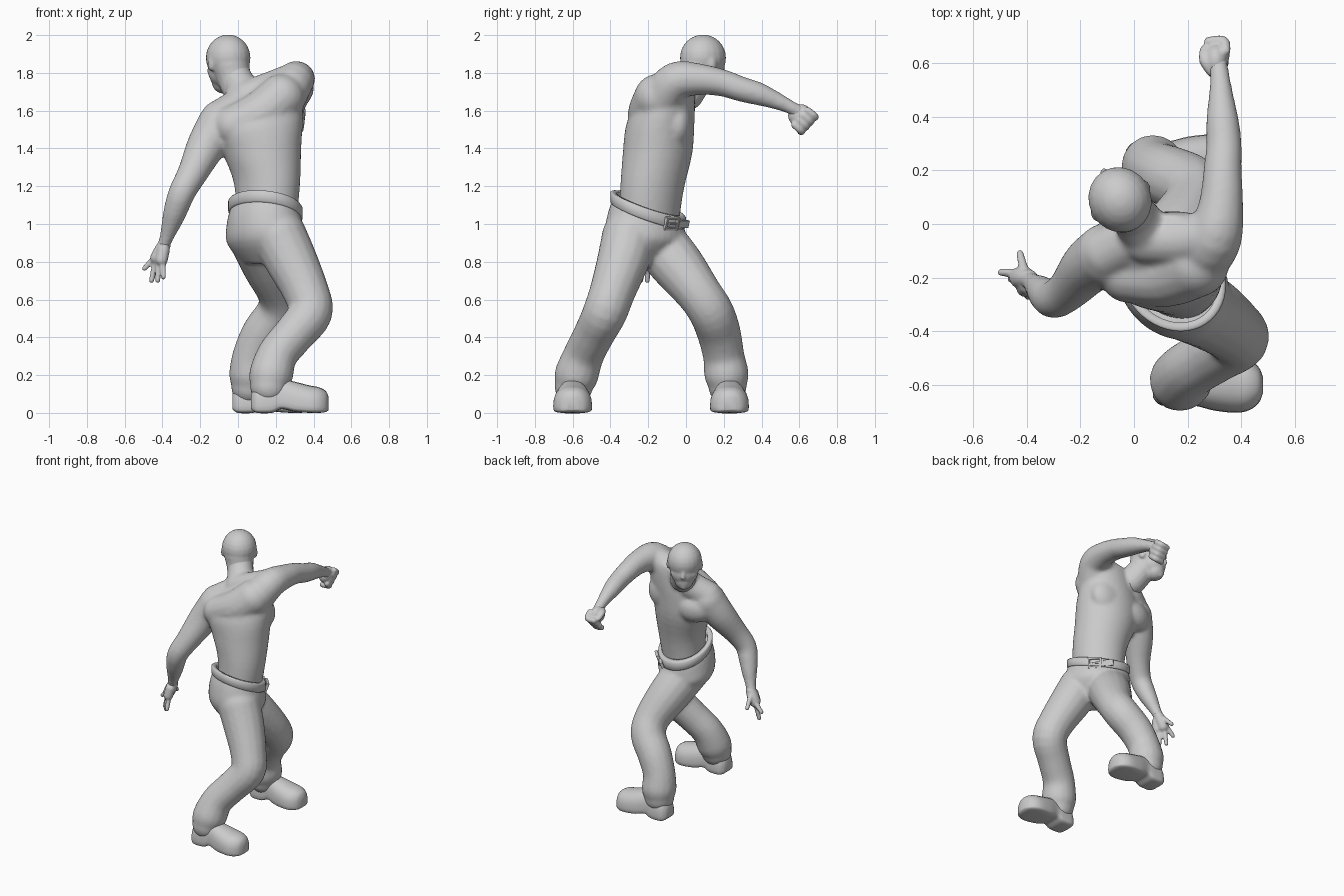
import bpy, bmesh, math
from mathutils import Vector, Matrix

if "Cube" in bpy.data.objects:
    bpy.data.objects.remove(bpy.data.objects["Cube"], do_unlink=True)

clay = bpy.data.materials.new("clay grey")
clay.use_nodes = True
COLOUR = (0.6, 0.6, 0.6, 1)
clay.diffuse_color = COLOUR
clay.node_tree.nodes["Principled BSDF"].inputs["Base Color"].default_value = COLOUR


def spline(rows, steps=4):
    """Pass a smooth curve through rows of numbers."""
    rows = [Vector(r) for r in rows]
    padded = [rows[0]] + rows + [rows[-1]]
    result = []
    for a, b, c, d in zip(padded, padded[1:], padded[2:], padded[3:]):
        for i in range(steps):
            t = i / steps
            result.append(b + (c - a) * t / 2 + (a * 2 - b * 5 + c * 4 - d) * t * t / 2
                          + (b * 3 - a - c * 3 + d) * t ** 3 / 2)
    return result + [rows[-1]]


def skin_rings(bm, rings, closed=False):
    """Join rings of points with quads and cap the ends."""
    loops = [[bm.verts.new(p) for p in ring] for ring in rings]
    pairs = list(zip(loops, loops[1:]))
    if closed:
        pairs.append((loops[-1], loops[0]))
    for low, high in pairs:
        for i in range(len(low)):
            j = (i + 1) % len(low)
            bm.faces.new((low[i], low[j], high[j], high[i]))
    if not closed:
        bm.faces.new(loops[0][::-1])
        bm.faces.new(loops[-1])


def ball(bm, centre, size, heading=0):
    turn = Matrix.Rotation(math.radians(heading), 4, "Z")
    matrix = Matrix.Translation(centre) @ turn @ Matrix.Diagonal((*size, 1))
    bmesh.ops.create_uvsphere(bm, u_segments=20, v_segments=12, radius=1, matrix=matrix)


def limb(bm, rows):
    """Round tube through rows of x, y, z, radius with round ends."""
    path = spline(rows)
    points = [p.to_3d() for p in path]
    rings, side = [], None
    for i, (p, row) in enumerate(zip(points, path)):
        along = (points[min(i + 1, len(points) - 1)] - points[max(i - 1, 0)]).normalized()
        side = along.orthogonal() if side is None else side - along * side.dot(along)
        side.normalize()
        other = along.cross(side)
        rings.append([p + (side * math.cos(a) + other * math.sin(a)) * row[3]
                      for a in (k * math.tau / 16 for k in range(16))])
    skin_rings(bm, rings)
    for row in (path[0], path[-1]):
        ball(bm, row.to_3d(), (row[3],) * 3)


def oval(x, y, z, wide, deep, facing, slope_x, slope_y, count=32):
    """Tilted oval body section; facing is in degrees from +x."""
    turn = Matrix.Rotation(math.radians(facing), 3, "Z")
    ring = []
    for k in range(count):
        a = k * math.tau / count
        p = turn @ Vector((deep * math.cos(a), wide * math.sin(a), 0))
        ring.append(Vector((x + p.x, y + p.y, z + p.x * slope_x + p.y * slope_y)))
    return ring


def body(bm, rows):
    skin_rings(bm, [oval(*row) for row in spline(rows)])


def finish(name, bm, voxel=0, passes=5):
    bmesh.ops.recalc_face_normals(bm, faces=bm.faces)
    mesh = bpy.data.meshes.new(name)
    bm.to_mesh(mesh)
    bm.free()
    mesh.materials.append(clay)
    mesh.shade_smooth()
    obj = bpy.data.objects.new(name, mesh)
    bpy.context.collection.objects.link(obj)
    if voxel:
        remesh = obj.modifiers.new("blend", "REMESH")
        remesh.mode = "VOXEL"
        remesh.voxel_size = voxel
        remesh.use_smooth_shade = True
        smooth = obj.modifiers.new("soften", "SMOOTH")
        smooth.factor = 0.5
        smooth.iterations = passes
    return obj


# Torso, twisting from the hips to the shoulders
bm = bmesh.new()
body(bm, [(.15, -.2, 1.0, .17, .14, 42, -.15, -.38),
          (.153, -.18, 1.2, .182, .158, 55, -.1, -.2),
          (.13, -.15, 1.38, .207, .183, 75, .1, 0),
          (.11, -.135, 1.54, .235, .18, 98, .25, .05),
          (.11, -.1, 1.66, .22, .14, 104, .35, .15),
          (.1, -.05, 1.74, .12, .08, 104, .3, .2)])
# Chest, upper back and the mass behind the raised shoulder
ball(bm, (-.04, -.04, 1.47), (.13, .078, .1), 12)
ball(bm, (.2, -.045, 1.53), (.13, .08, .13))
limb(bm, [(-.02, -.185, 1.52, .11), (.12, -.185, 1.58, .125), (.23, -.15, 1.67, .125)])
# Neck and the slopes to the shoulders
limb(bm, [(.06, -.05, 1.66, .1), (.0, .03, 1.75, .088), (-.03, .07, 1.83, .083)])
limb(bm, [(.05, -.06, 1.67, .092), (.18, -.06, 1.715, .095), (.29, -.04, 1.758, .095)])
limb(bm, [(.0, -.06, 1.62, .095), (-.1, -.11, 1.555, .1)])
# Raised arm
limb(bm, [(.24, -.13, 1.66, .115), (.3, -.05, 1.757, .104), (.325, .08, 1.765, .083),
          (.33, .2, 1.745, .072), (.335, .29, 1.715, .067), (.33, .38, 1.69, .062),
          (.325, .46, 1.66, .05), (.32, .55, 1.62, .037), (.31, .6, 1.59, .04)])
# Hanging arm
limb(bm, [(-.1, -.115, 1.52, .12), (-.17, -.16, 1.41, .104), (-.24, -.24, 1.27, .081),
          (-.295, -.28, 1.17, .072), (-.328, -.265, 1.08, .065), (-.354, -.24, 1.0, .052),
          (-.378, -.22, .93, .038), (-.4, -.2, .87, .034)])
finish("torso_and_arms", bm, .011, 12)

# Head with face
bm = bmesh.new()
face = Vector((-.5, .86, 0))
across = Vector((.86, .5, 0))
middle = Vector((-.052, .09, 1.88))


def on_face(side, forward, up):
    return middle + across * side + face * forward + Vector((0, 0, up))


ball(bm, middle, (.125, .117, .123), 120)
limb(bm, [(*on_face(0, -.025, -.04), .102), (*on_face(.01, -.055, -.12), .09),
          (*on_face(.02, -.11, -.19), .09)])
limb(bm, [(*on_face(0, .025, -.07), .095), (*on_face(0, .045, -.125), .066)])
limb(bm, [(*on_face(0, .11, -.03), .012), (*on_face(0, .12, -.075), .016)])
limb(bm, [(*on_face(-.015, .098, -.118), .012), (*on_face(.015, .098, -.118), .012)])
ball(bm, on_face(0, .078, -.155), (.03, .03, .028))
for s in (-1, 1):
    limb(bm, [(*on_face(s * .02, .104, -.015), .015), (*on_face(s * .06, .085, -.015), .015)])
    ball(bm, on_face(s * .055, .065, -.07), (.032, .032, .03))
    ball(bm, on_face(s * .112, -.005, -.035), (.024, .012, .036), 120)
finish("head", bm, .008, 8)

# Fist on the raised arm
bm = bmesh.new()
ball(bm, (.305, .605, 1.575), (.045, .066, .06))
knuckle, little = Vector((.31, .67, 1.575)), Vector((.3, .6, 1.5))
for i in range(4):
    p = knuckle.lerp(little, i / 3)
    limb(bm, [(*(p + Vector((.03, -.025, .025))), .02), (*(p + Vector((.022, .01, -.005))), .021),
              (*(p + Vector((-.03, .008, -.01))), .02)])
limb(bm, [(.29, .57, 1.6, .022), (.262, .61, 1.6, .02), (.262, .65, 1.575, .017)])
finish("raised_fist", bm, .007, 4)

# Open hand on the hanging arm
bm = bmesh.new()
limb(bm, [(-.39, -.205, .89, .035), (-.41, -.2, .85, .04), (-.425, -.2, .82, .04)])
limb(bm, [(-.395, -.23, .86, .034), (-.405, -.24, .81, .033)])
for root, tip in (((-.41, -.17, .86), (-.425, -.11, .8)),
                  ((-.44, -.185, .82), (-.495, -.18, .765)),
                  ((-.435, -.2, .8), (-.458, -.205, .7)),
                  ((-.42, -.225, .8), (-.425, -.24, .7)),
                  ((-.4, -.24, .8), (-.395, -.27, .72))):
    limb(bm, [(*root, .018), (*tip, .014)])
finish("open_hand", bm, .007, 4)

# Trousers: hips and two bent legs
bm = bmesh.new()
body(bm, [(.145, -.2, 1.08, .198, .165, 42, -.15, -.36),
          (.145, -.21, .99, .22, .19, 42, -.12, -.28),
          (.145, -.22, .9, .227, .182, 42, 0, -.1),
          (.15, -.21, .79, .14, .1, 42, 0, 0)])
limb(bm, [(.22, -.3, .93, .147), (.285, -.335, .8, .138), (.36, -.39, .64, .122),
          (.383, -.43, .53, .118), (.3, -.485, .42, .109), (.21, -.54, .31, .108),
          (.175, -.58, .2, .117), (.165, -.595, .14, .102)])
limb(bm, [(.1, -.16, .92, .147), (.165, -.045, .78, .142), (.225, .07, .63, .121),
          (.215, .135, .53, .12), (.135, .175, .42, .116), (.08, .2, .3, .11),
          (.07, .215, .2, .118), (.065, .22, .14, .102)])
finish("trousers", bm, .012, 7)

# Belt strap following the hips
bm = bmesh.new()
bands = [oval(.145, -.2, 1.078 + up, .2 + out, .17 + out, 42, -.15, -.36, 48)
         for up, out in ((-.035, -.02), (-.035, .006), (-.027, .013),
                         (.022, .013), (.03, .006), (.03, -.02))]
skin_rings(bm, bands, closed=True)
finish("belt", bm)

# Buckle frame and loose strap end
bm = bmesh.new()
place = Matrix.Translation((.28, -.077, 1.002)) @ Matrix.Rotation(math.radians(42), 4, "Z") \
    @ Matrix.Rotation(math.radians(20), 4, "Y")
for centre, size in (((0, -.04, 0), (.02, .012, .065)), ((0, .04, 0), (.02, .012, .065)),
                     ((0, 0, .03), (.02, .09, .012)), ((0, 0, -.03), (.02, .09, .012)),
                     ((.004, .01, 0), (.012, .06, .01)), ((-.008, .09, -.005), (.02, .07, .04))):
    bmesh.ops.create_cube(bm, size=1, matrix=place @ Matrix.Translation(centre) @ Matrix.Diagonal((*size, 1)))
finish("belt_buckle", bm).data.shade_flat()

# Shoes: sections of length, half width, bottom, top
SHOE = ((0, .045, .02, .1), (.03, .075, 0, .15), (.11, .08, 0, .17), (.16, .078, .02, .18),
        (.23, .095, .006, .165), (.31, .103, 0, .145), (.36, .093, 0, .135),
        (.395, .066, .005, .115), (.41, .03, .015, .085))
for name, x, y in (("near_shoe", .07, -.6), ("far_shoe", -.03, .23)):
    bm = bmesh.new()
    rings = []
    for along, half, low, high in spline(SHOE):
        ring = []
        waist = low + (high - low) * .25
        for k in range(24):
            a = k * math.tau / 24
            c, s = math.cos(a), math.sin(a)
            power, reach = (.45, waist - low) if s < 0 else (.85, high - waist)
            ring.append(Vector((x + along, y + half * math.copysign(abs(c) ** power, c),
                                waist + reach * math.copysign(abs(s) ** power, s))))
        rings.append(ring)
    skin_rings(bm, rings)
    shoe = finish(name, bm)
    bpy.context.view_layer.objects.active = shoe
    shoe.select_set(True)
    bpy.ops.object.shade_smooth_by_angle(angle=math.radians(50))
    shoe.select_set(False)
